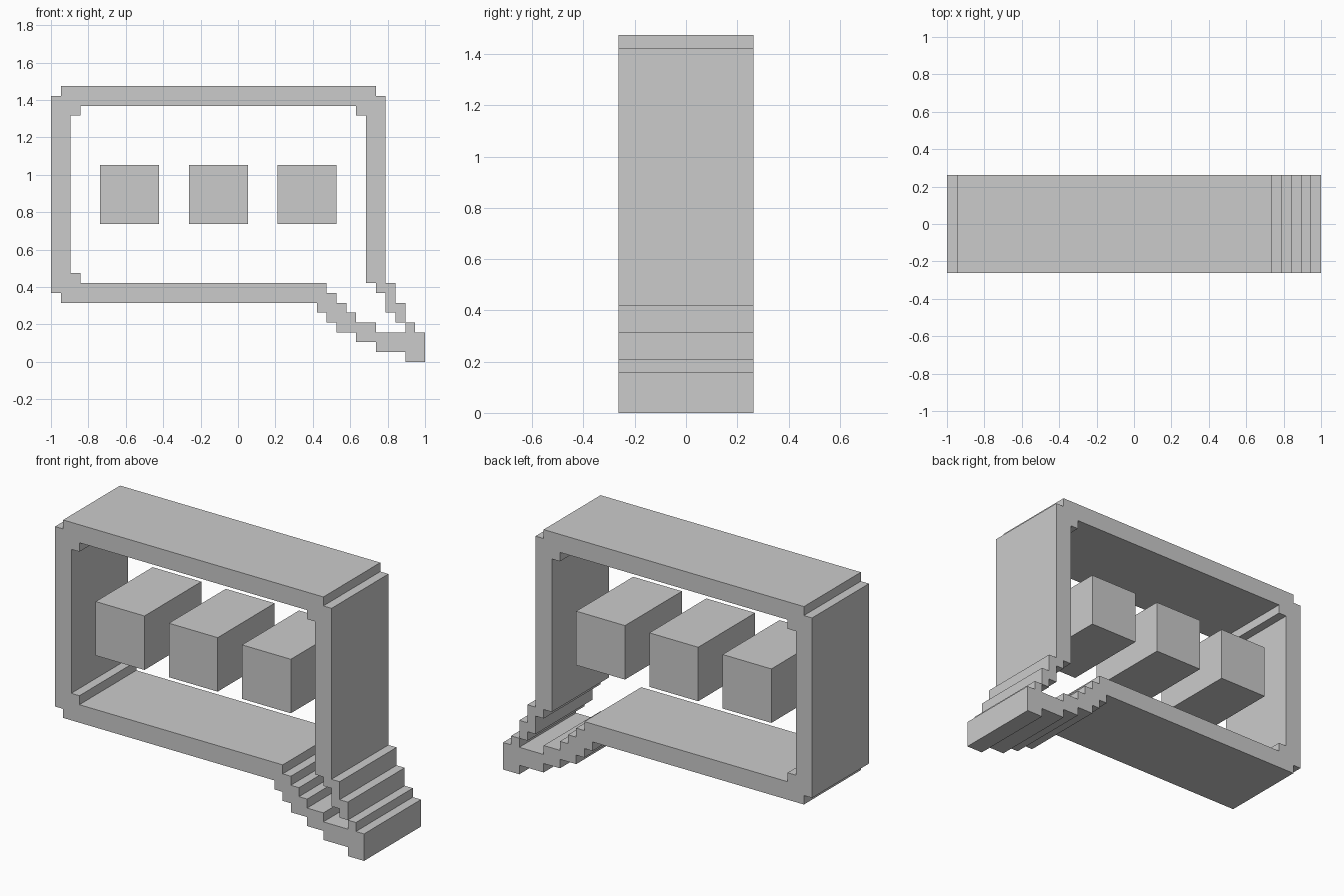
import bpy
import bmesh

if "Cube" in bpy.data.objects:
    bpy.data.objects.remove(bpy.data.objects["Cube"])

U = 2 / 38        # size of one pixel step
HALF_DEPTH = 5    # half the thickness, in steps


def extrude_profile(name, points):
    """Extrude an x/z profile (in pixel steps) through the full depth."""
    bm = bmesh.new()
    verts = [bm.verts.new(((x - 19) * U, -HALF_DEPTH * U, z * U)) for x, z in points]
    face = bm.faces.new(verts)
    new = bmesh.ops.extrude_face_region(bm, geom=[face], use_keep_orig=True)["geom"]
    moved = [g for g in new if isinstance(g, bmesh.types.BMVert)]
    bmesh.ops.translate(bm, verts=moved, vec=(0, 2 * HALF_DEPTH * U, 0))
    bmesh.ops.recalc_face_normals(bm, faces=bm.faces)
    mesh = bpy.data.meshes.new(name)
    bm.to_mesh(mesh)
    bm.free()
    obj = bpy.data.objects.new(name, mesh)
    bpy.context.collection.objects.link(obj)
    return obj


# Speech bubble outline: one strip running round the outside, then back inside.
# Its two ends meet corner to corner at (36, 4) in the tail.
outside = [
    (36, 4), (37, 4), (37, 3), (38, 3), (38, 0), (36, 0), (36, 1), (33, 1),
    (33, 2), (31, 2), (31, 3), (29, 3), (29, 4), (28, 4), (28, 5), (27, 5),
    (27, 6), (1, 6), (1, 7), (0, 7), (0, 27), (1, 27), (1, 28), (33, 28),
    (33, 27), (34, 27), (34, 8), (35, 8), (35, 6), (36, 6), (36, 4),
]
inside = [
    (35, 4), (35, 5), (34, 5), (34, 7), (33, 7), (33, 8), (32, 8), (32, 25),
    (31, 25), (31, 26), (3, 26), (3, 25), (2, 25), (2, 9), (3, 9), (3, 8),
    (28, 8), (28, 7), (29, 7), (29, 6), (30, 6), (30, 5), (31, 5), (31, 4),
    (33, 4), (33, 3), (36, 3),
]
extrude_profile("bubble_outline", outside + inside)

# Three square dots floating in the bubble
for i, x in enumerate((5, 14, 23)):
    extrude_profile(f"dot_{i + 1}", [(x, 14), (x + 6, 14), (x + 6, 20), (x, 20)])
